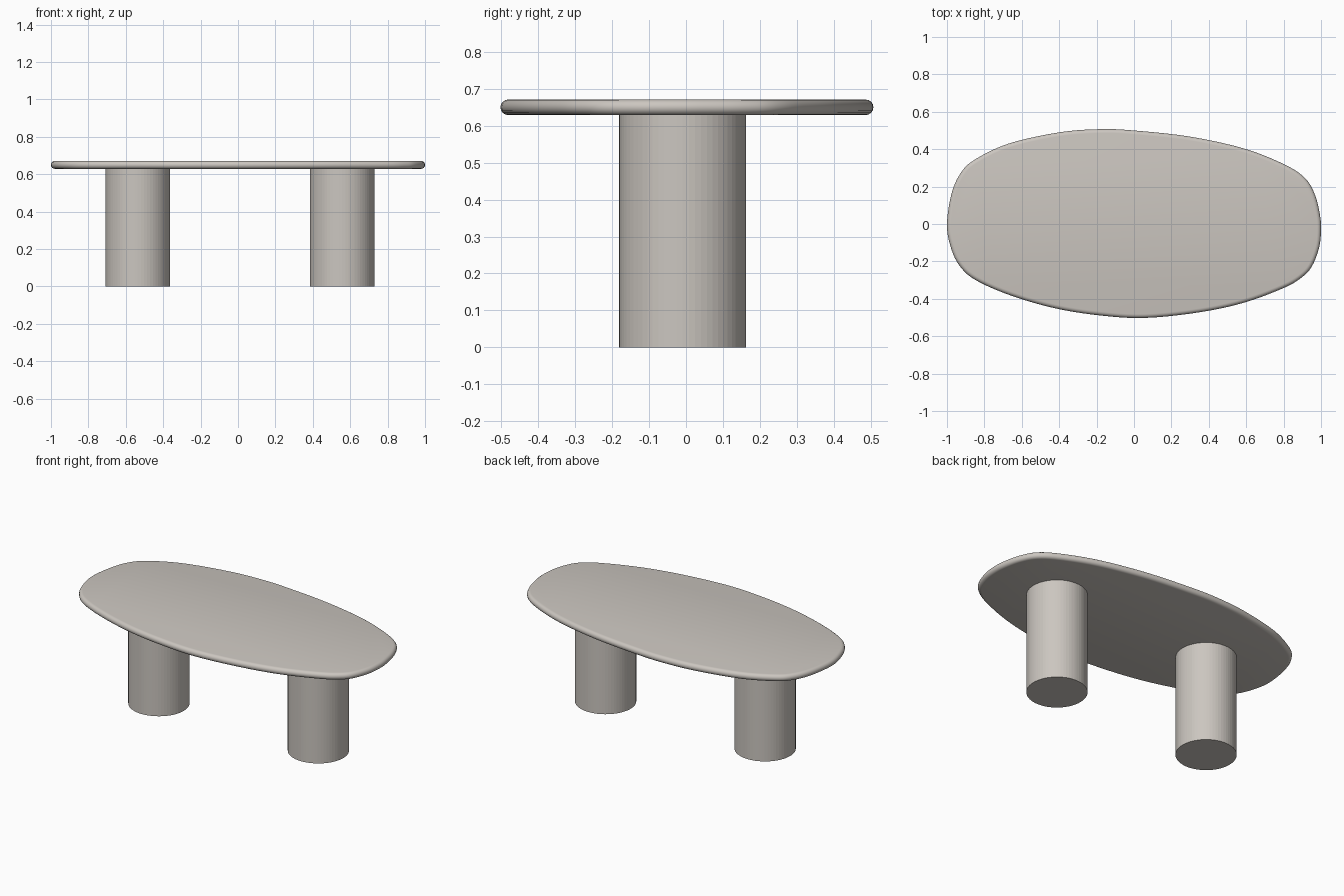
import bpy, bmesh, math
from mathutils import Vector

if "Cube" in bpy.data.objects:
    bpy.data.objects.remove(bpy.data.objects["Cube"])

stone = bpy.data.materials.new("warm grey stone")
stone.diffuse_color = (0.60, 0.565, 0.525, 1)
stone.use_nodes = True
stone.node_tree.nodes["Principled BSDF"].inputs["Base Color"].default_value = stone.diffuse_color

Z0, Z1 = 0.629, 0.671          # underside and top of the slab
R = (Z1 - Z0) / 2              # edge rounding

# Pebble-shaped outline, counter-clockwise control points
PTS = [(1.0, -0.03), (0.994, 0.05), (0.968, 0.155), (0.915, 0.245), (0.805, 0.318),
       (0.59, 0.403), (0.3, 0.467), (0.0, 0.5), (-0.18, 0.507), (-0.4, 0.49),
       (-0.67, 0.43), (-0.85, 0.345), (-0.925, 0.275), (-0.975, 0.165), (-1.0, 0.0),
       (-0.981, -0.12), (-0.935, -0.22), (-0.85, -0.298), (-0.665, -0.38),
       (-0.425, -0.45), (-0.18, -0.489), (0.06, -0.502), (0.35, -0.472),
       (0.59, -0.42), (0.805, -0.34), (0.9, -0.283), (0.952, -0.225), (0.99, -0.125)]


def smooth_loop(pts, steps):
    """Closed Catmull-Rom curve through the points."""
    p = [Vector(q) for q in pts]
    n, out = len(p), []
    for i in range(n):
        a, b, c, d = (p[(i + k) % n] for k in (-1, 0, 1, 2))
        for s in range(steps):
            t = s / steps
            out.append(0.5 * (2 * b + (c - a) * t + (2 * a - 5 * b + 4 * c - d) * t * t
                              + (3 * b - a - 3 * c + d) * t ** 3))
    return out


def finish(name, bm, smooth_angle=None):
    bmesh.ops.recalc_face_normals(bm, faces=bm.faces)
    me = bpy.data.meshes.new(name)
    bm.to_mesh(me)
    bm.free()
    me.materials.append(stone)
    ob = bpy.data.objects.new(name, me)
    bpy.context.collection.objects.link(ob)
    if smooth_angle:
        bpy.ops.object.select_all(action='DESELECT')
        ob.select_set(True)
        bpy.context.view_layer.objects.active = ob
        bpy.ops.object.shade_smooth_by_angle(angle=math.radians(smooth_angle))
    return ob


# Tabletop: outline swept through a half-round edge profile
loop = smooth_loop(PTS, 5)
n = len(loop)
normals = []
for i in range(n):
    t = (loop[(i + 1) % n] - loop[i - 1]).normalized()
    normals.append(Vector((t.y, -t.x)))
bm = bmesh.new()
rings = []
for k in range(9):
    a = -math.pi / 2 + math.pi * k / 8
    inset, z = R * (1 - math.cos(a)), (Z0 + Z1) / 2 + R * math.sin(a)
    rings.append([bm.verts.new((*(q - m * inset), z)) for q, m in zip(loop, normals)])
for lo, hi in zip(rings, rings[1:]):
    for i in range(n):
        j = (i + 1) % n
        bm.faces.new((lo[i], lo[j], hi[j], hi[i]))
bm.faces.new(rings[-1])
bm.faces.new(rings[0][::-1])
finish("tabletop", bm, 30)

# Two cylindrical legs
for name, x in (("left_leg", -0.536), ("right_leg", 0.557)):
    bm = bmesh.new()
    bmesh.ops.create_cone(bm, cap_ends=True, segments=64, radius1=0.172, radius2=0.172,
                          depth=Z0 + 0.002)
    bmesh.ops.translate(bm, verts=bm.verts, vec=(x, -0.009, (Z0 + 0.002) / 2))
    finish(name, bm)
